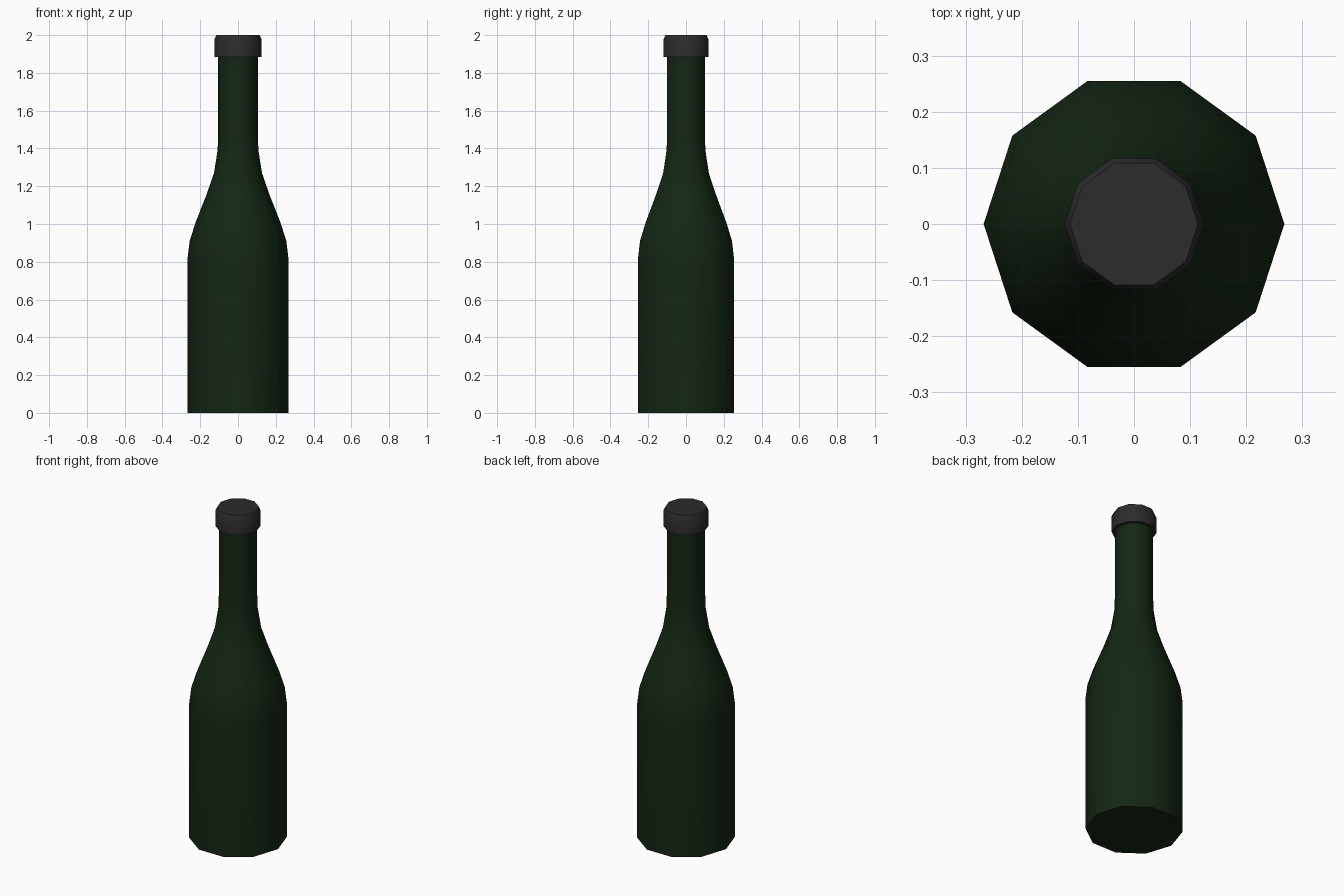
import bpy, bmesh, math

if "Cube" in bpy.data.objects:
    bpy.data.objects.remove(bpy.data.objects["Cube"])

SIDES = 10


def material(name, rgb):
    mat = bpy.data.materials.new(name)
    mat.diffuse_color = (*rgb, 1)
    mat.use_nodes = True
    mat.node_tree.nodes["Principled BSDF"].inputs["Base Color"].default_value = mat.diffuse_color
    return mat


def lathe(name, profile, mat, cap_bottom=False, cap_top=False):
    """Revolve (radius, height) points into a ten-sided solid."""
    bm = bmesh.new()
    rings = []
    for r, z in profile:
        rings.append([bm.verts.new((r * math.cos(math.tau * i / SIDES),
                                    r * math.sin(math.tau * i / SIDES), z))
                      for i in range(SIDES)])
    for low, high in zip(rings, rings[1:]):
        for i in range(SIDES):
            j = (i + 1) % SIDES
            bm.faces.new((low[i], low[j], high[j], high[i]))
    if cap_bottom:
        bm.faces.new(rings[0][::-1])
    if cap_top:
        bm.faces.new(rings[-1])
    mesh = bpy.data.meshes.new(name)
    bm.to_mesh(mesh)
    bm.free()
    mesh.materials.append(mat)
    obj = bpy.data.objects.new(name, mesh)
    bpy.context.collection.objects.link(obj)
    bpy.ops.object.select_all(action='DESELECT')
    obj.select_set(True)
    bpy.context.view_layer.objects.active = obj
    bpy.ops.object.shade_smooth_by_angle(angle=math.radians(50))
    return obj


# Glass body: straight base, curved shoulder, slim neck
lathe("bottle_glass",
      [(0.268, 0), (0.268, 0.81), (0.256, 0.91), (0.224, 1.01), (0.165, 1.16),
       (0.127, 1.27), (0.108, 1.39), (0.105, 1.48), (0.105, 1.89)],
      material("dark_green_glass", (0.007, 0.02, 0.007)), cap_bottom=True)

# Cap: overhanging rim with a small bevel on top
lathe("bottle_cap",
      [(0.105, 1.885), (0.124, 1.885), (0.124, 1.98), (0.114, 2.0)],
      material("dark_grey_cap", (0.025, 0.025, 0.025)), cap_top=True)
